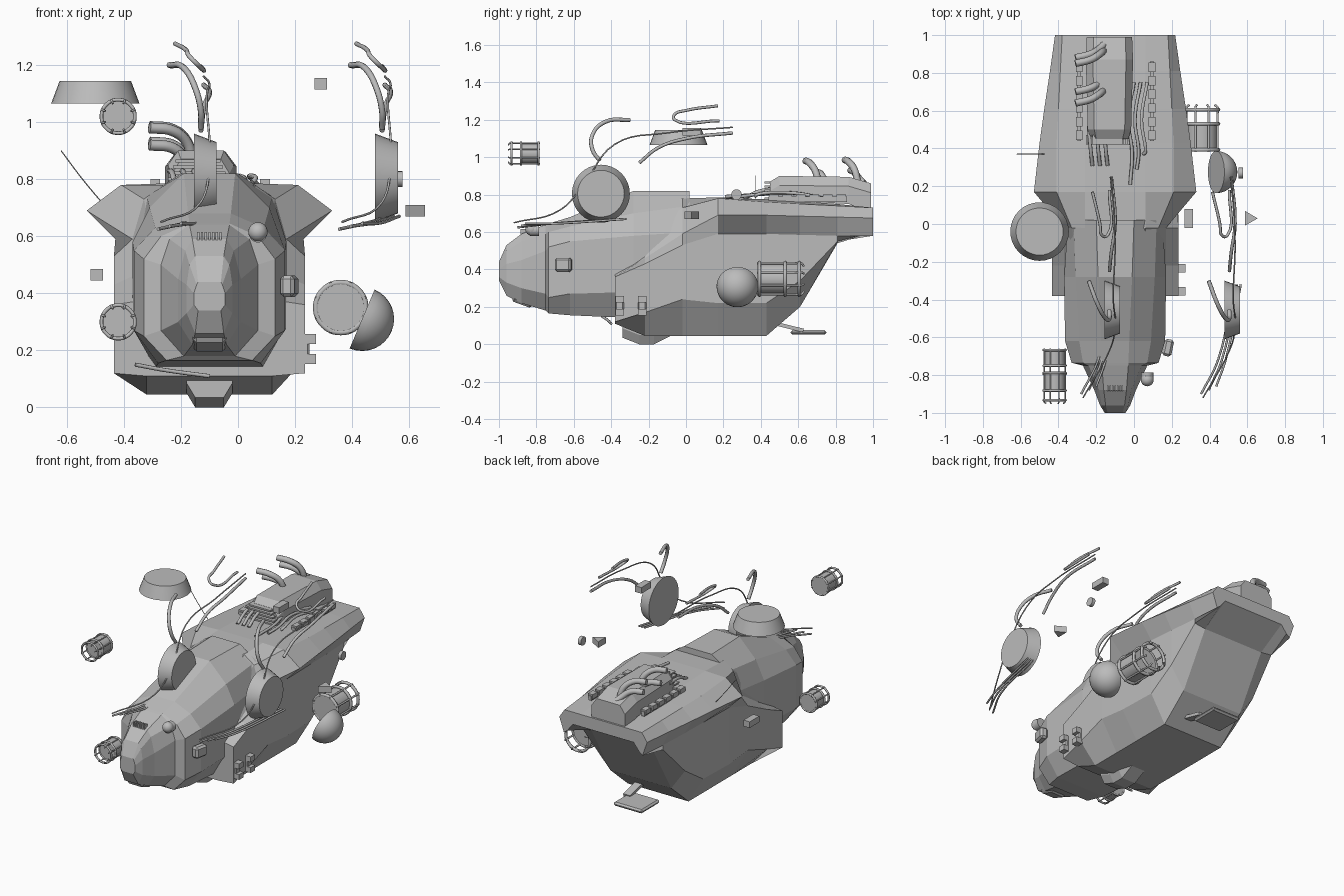
import bpy, bmesh, math
from mathutils import Vector

if "Cube" in bpy.data.objects:
    bpy.data.objects.remove(bpy.data.objects["Cube"], do_unlink=True)

grey = bpy.data.materials.new("hull_grey")
grey.use_nodes = True
GREY = (0.5, 0.5, 0.5, 1)
grey.diffuse_color = GREY
grey.node_tree.nodes["Principled BSDF"].inputs["Base Color"].default_value = GREY

AXIS = -0.1      # centre line of the vehicle
PAIR = 0.635     # spacing between the two loose antenna sets


def finish(name, bm, smooth=False):
    bmesh.ops.recalc_face_normals(bm, faces=bm.faces)
    mesh = bpy.data.meshes.new(name)
    bm.to_mesh(mesh)
    bm.free()
    mesh.materials.append(grey)
    obj = bpy.data.objects.new(name, mesh)
    bpy.context.collection.objects.link(obj)
    if smooth:
        bpy.ops.object.select_all(action="DESELECT")
        obj.select_set(True)
        bpy.context.view_layer.objects.active = obj
        bpy.ops.object.shade_smooth_by_angle(angle=math.radians(40))
    return obj


def loft(name, sections, centre=AXIS):
    """Join mirrored half sections (y, [(half width, z), ...]) from front to back."""
    bm = bmesh.new()
    rings = []
    for y, half in sections:
        outline = half + [(-x, z) for x, z in reversed(half) if x > 0]
        rings.append([bm.verts.new((centre + x, y, z)) for x, z in outline])
    count = len(rings[0])
    for front, back in zip(rings, rings[1:]):
        for i in range(count):
            j = (i + 1) % count
            bm.faces.new((front[i], front[j], back[j], back[i]))
    bm.faces.new(rings[0])
    bm.faces.new(rings[-1])
    return finish(name, bm)


def box(name, centre, size, turn=(0, 0, 0), bevel=0):
    bm = bmesh.new()
    bmesh.ops.create_cube(bm, size=1)
    bmesh.ops.scale(bm, vec=size, verts=bm.verts)
    if bevel:
        bmesh.ops.bevel(bm, geom=bm.edges[:], offset=bevel, segments=1, affect="EDGES")
    obj = finish(name, bm)
    obj.location = centre
    obj.rotation_euler = [math.radians(a) for a in turn]
    return obj


def drum(name, centre, r_low, r_high, depth, axis="Z", sides=32):
    bm = bmesh.new()
    bmesh.ops.create_cone(bm, cap_ends=True, segments=sides,
                          radius1=r_low, radius2=r_high, depth=depth)
    obj = finish(name, bm, smooth=True)
    obj.location = centre
    obj.rotation_euler = Vector({"X": (1, 0, 0), "Y": (0, 1, 0), "Z": (0, 0, 1)}[axis]).to_track_quat("Z", "Y").to_euler()
    return obj


def tube(name, points, radius, cyclic=False):
    curve = bpy.data.curves.new(name, "CURVE")
    curve.dimensions = "3D"
    curve.bevel_depth = radius
    curve.bevel_resolution = 2
    curve.resolution_u = 6
    curve.use_fill_caps = True
    spline = curve.splines.new("BEZIER")
    spline.bezier_points.add(len(points) - 1)
    spline.use_cyclic_u = cyclic
    for knot, co in zip(spline.bezier_points, points):
        knot.co = co
        knot.handle_left_type = knot.handle_right_type = "AUTO"
    curve.materials.append(grey)
    obj = bpy.data.objects.new(name, curve)
    bpy.context.collection.objects.link(obj)
    return obj


def caged_drum(name, centre, radius, start, end, bars=8):
    """Cylinder core with hoops and lengthwise bars, lying along y."""
    x, z = centre
    length = end - start
    drum(name + "_core", (x, start + length * 0.32, z), radius * 0.85, radius * 0.85, abs(length) * 0.6, "Y", 24)

    def ring_point(k, n, y, r=radius * 0.92):
        a = math.tau * k / n
        return (x + r * math.cos(a), y, z + r * math.sin(a))

    for part in (0.05, 0.6, 0.9):
        y = start + length * part
        tube(name + "_hoop", [ring_point(k, 8, y, radius * 0.9) for k in range(8)], radius * 0.1, True)
    for k in range(bars):
        corner = ring_point(k + 0.5, bars, start + length * 0.95)
        tube(name + "_bar", [ring_point(k + 0.5, bars, start), ring_point(k + 0.5, bars, start + length * 0.8),
                             corner, ring_point(k + 0.5, bars, end, radius * 0.75)], radius * 0.06)


# Main hull with side blocks, wings, sloping stern and hollow tail lip
def hull_section(y, bottom, low, side, wing, deck, top):
    return (y, [(0, bottom), (0.22, bottom), low, side, wing, deck, (0.16, top), (0, top)])


loft("main_hull", [
    hull_section(-0.38, 0.11, (0.335, 0.12), (0.335, 0.36), (0.27, 0.37), (0.2, 0.38), 0.39),
    hull_section(-0.22, 0.045, (0.335, 0.17), (0.335, 0.43), (0.27, 0.46), (0.2, 0.6), 0.68),
    hull_section(-0.02, 0.045, (0.335, 0.24), (0.335, 0.53), (0.27, 0.59), (0.23, 0.73), 0.78),
    hull_section(0.17, 0.045, (0.333, 0.22), (0.33, 0.59), (0.43, 0.69), (0.31, 0.78), 0.785),
    hull_section(0.43, 0.045, (0.325, 0.22), (0.325, 0.59), (0.4, 0.69), (0.31, 0.76), 0.775),
    hull_section(0.61, 0.2, (0.32, 0.34), (0.315, 0.585), (0.375, 0.685), (0.3, 0.75), 0.765),
    hull_section(0.81, 0.54, (0.3, 0.55), (0.3, 0.58), (0.345, 0.68), (0.29, 0.74), 0.75),
    hull_section(1, 0.65, (0.26, 0.6), (0.285, 0.58), (0.318, 0.675), (0.28, 0.73), 0.73)])


# Forward hull: blunt nose, stepped cheeks and raised roof
def nose_section(y, bottom, foot, cheek, low, high, shoulder, roof):
    return (y, [(0, bottom), (foot, bottom), (cheek, low), (cheek, high), shoulder, roof, (0, roof[1])])


loft("forward_hull", [
    nose_section(-1, 0.34, 0.04, 0.055, 0.36, 0.4, (0.045, 0.43), (0.04, 0.44)),
    nose_section(-0.96, 0.26, 0.05, 0.08, 0.33, 0.43, (0.07, 0.5), (0.05, 0.53)),
    nose_section(-0.88, 0.22, 0.06, 0.11, 0.3, 0.45, (0.085, 0.55), (0.06, 0.59)),
    nose_section(-0.75, 0.18, 0.09, 0.17, 0.27, 0.5, (0.14, 0.59), (0.07, 0.64)),
    nose_section(-0.735, 0.165, 0.15, 0.23, 0.25, 0.52, (0.17, 0.6), (0.07, 0.645)),
    nose_section(-0.62, 0.155, 0.18, 0.265, 0.27, 0.55, (0.19, 0.63), (0.075, 0.68)),
    nose_section(-0.28, 0.14, 0.19, 0.27, 0.28, 0.58, (0.21, 0.7), (0.09, 0.82)),
    nose_section(0.02, 0.14, 0.19, 0.25, 0.28, 0.6, (0.22, 0.74), (0.1, 0.82))])

# Brow grille and jaw below the canopy
for k in range(-3, 4):
    box("brow_rib", (AXIS + k * 0.013, -0.87, 0.595), (0.008, 0.03, 0.04))
box("jaw", (AXIS, -0.87, 0.24), (0.12, 0.12, 0.06), (-20, 0, 0), 0.015)

# Belly keel and stern ramp
loft("keel", [(y, [(0, z), (0.05, z), (0.08, z + 0.05), (0.08, 0.12), (0, 0.12)])
              for y, z in ((-0.34, 0.035), (-0.25, 0), (-0.17, 0), (-0.08, 0.045))])
box("ramp_plate", (AXIS, 0.655, 0.064), (0.21, 0.19, 0.025), bevel=0.01)
box("ramp_arm", (AXIS + 0.09, 0.54, 0.095), (0.05, 0.18, 0.02), (-14, 0, 0))

# Lamp and boxes on the left flank
drum("lamp_body", (0.07, -0.81, 0.61), 0.032, 0.032, 0.05, "Y", 20)
bm = bmesh.new()
bmesh.ops.create_uvsphere(bm, u_segments=20, v_segments=12, radius=0.034)
finish("lamp_glass", bm, smooth=True).location = (0.07, -0.825, 0.615)
box("flank_box", (0.18, -0.655, 0.425), (0.05, 0.09, 0.075), (0, 0, -12), 0.012)
for y in (-0.355, -0.235):
    for z in (0.17, 0.24):
        box("flank_pod", (0.25, y, z), (0.045, 0.045, 0.035))
    box("pod_mount", (0.235, y, 0.205), (0.03, 0.045, 0.1), bevel=0.006)

# Engine on the rear deck
loft("engine", [(y, [(0, low), (w, low), (w, high - 0.05), (w * 0.7, high), (0, high)])
                for y, w, low, high in ((0.45, 0.1, 0.79, 0.87), (0.5, 0.115, 0.77, 0.9),
                                        (0.87, 0.125, 0.75, 0.895), (0.99, 0.12, 0.7, 0.86))], -0.13)
for k in range(5):
    box("engine_rib", (-0.14, 0.445, 0.78 + k * 0.021), (0.23 - k * 0.018, 0.05, 0.01))
for x in (-0.29, 0.095):
    box("vent_rail", (x, 0.65, 0.775), (0.02, 0.42, 0.03))
    for k in range(6):
        box("vent_fin", (x, 0.47 + k * 0.072, 0.785), (0.035, 0.05, 0.03))
for y, rise in ((0.66, 0), (0.72, -0.06), (0.87, 0.005), (0.9, -0.05)):
    tube("exhaust_pipe", [(-0.31, y - 0.02, 0.98 + rise), (-0.23, y, 0.97 + rise),
                          (-0.18, y + 0.03, 0.93 + rise), (-0.16, y + 0.05, 0.86)], 0.019)
for k in range(3):
    x = -0.02 + k * 0.035
    tube("deck_cable", [(x, 0.21 + k * 0.08, 0.79), (x + 0.01, 0.38, 0.8),
                        (x - 0.01, 0.55, 0.81), (x + 0.02, 0.75, 0.78)], 0.009)
for x in (-0.16, -0.2, -0.24):
    tube("deck_hose", [(x, 0.52, 0.83), (x + 0.01, 0.4, 0.82), (x + 0.02, 0.31, 0.78)], 0.01)

# Floating dishes with their bundles of pipes and wires, in two matching sets
for dx in (0, PAIR):
    drum("side_dish", (dx - 0.115, -0.455, 0.805), 0.155, 0.125, 0.08, "X")
    tube("hooked_pipe", [(dx - 0.24, -0.3, 1.2), (dx - 0.19, -0.43, 1.19), (dx - 0.15, -0.5, 1.12),
                         (dx - 0.13, -0.5, 1.04), (dx - 0.13, -0.46, 0.98)], 0.011)
    tube("looped_pipe", [(dx - 0.22, 0.17, 1.275), (dx - 0.18, 0, 1.25), (dx - 0.17, -0.06, 1.23),
                         (dx - 0.14, -0.06, 1.2), (dx - 0.13, 0.18, 1.195)], 0.008)
    tube("upper_wire", [(dx - 0.12, 0.25, 1.16), (dx - 0.1, -0.1, 1.13), (dx - 0.11, -0.38, 1.07),
                        (dx - 0.1, -0.55, 0.85), (dx - 0.13, -0.67, 0.72), (dx - 0.27, -0.92, 0.65)], 0.004)
    tube("thick_wire", [(dx - 0.12, 0.25, 1.13), (dx - 0.1, 0, 1.1),
                        (dx - 0.12, -0.15, 1.05), (dx - 0.13, -0.25, 0.97)], 0.009)
    for k in range(3):
        tube("lower_wire", [(dx - 0.28 + k * 0.04, -0.9 + k * 0.02, 0.625 + k * 0.01),
                            (dx - 0.19 + k * 0.02, -0.72, 0.645), (dx - 0.11 + k * 0.02, -0.32, 0.67)], 0.006)

drum("upright_dish", (-0.5, -0.04, 1.105), 0.155, 0.125, 0.08)

# Half sphere
bm = bmesh.new()
bmesh.ops.create_uvsphere(bm, u_segments=32, v_segments=16, radius=0.112)
bmesh.ops.bisect_plane(bm, geom=bm.verts[:] + bm.edges[:] + bm.faces[:], dist=0.0001,
                       plane_co=(0, 0, 0), plane_no=(0, 0, 1), clear_inner=True)
bmesh.ops.holes_fill(bm, edges=[e for e in bm.edges if e.is_boundary])
dome = finish("dome", bm, smooth=True)
dome.location = (0.435, 0.275, 0.31)
dome.rotation_euler = Vector((0.92, 0, -0.39)).to_track_quat("Z", "Y").to_euler()

# Caged drums beside the hull
caged_drum("rear_drum", (0.36, 0.35), 0.097, 0.38, 0.63)
caged_drum("upper_drum", (-0.42, 1.02), 0.065, -0.78, -0.95)
caged_drum("lower_drum", (-0.42, 0.3), 0.065, -0.66, -0.81)

# Small loose parts and a whip aerial
for centre in ((0.29, 0.03, 1.135), (-0.495, 0.03, 0.465)):
    box("loose_block", centre, (0.045, 0.1, 0.04))
drum("loose_wedge", (0.61, 0.03, 0.69), 0.045, 0.045, 0.04, sides=3).rotation_euler.z = math.radians(-90)
drum("loose_disc", (0.565, 0.27, 0.8), 0.028, 0.028, 0.022, "X", 20)
tube("whip_aerial", [(-0.47, 0.37, 0.71), (-0.545, 0.37, 0.8), (-0.62, 0.37, 0.9)], 0.002)
tube("belly_wire", [(-0.36, -0.45, 0.15), (-0.25, -0.42, 0.13), (-0.1, -0.4, 0.11)], 0.007)
